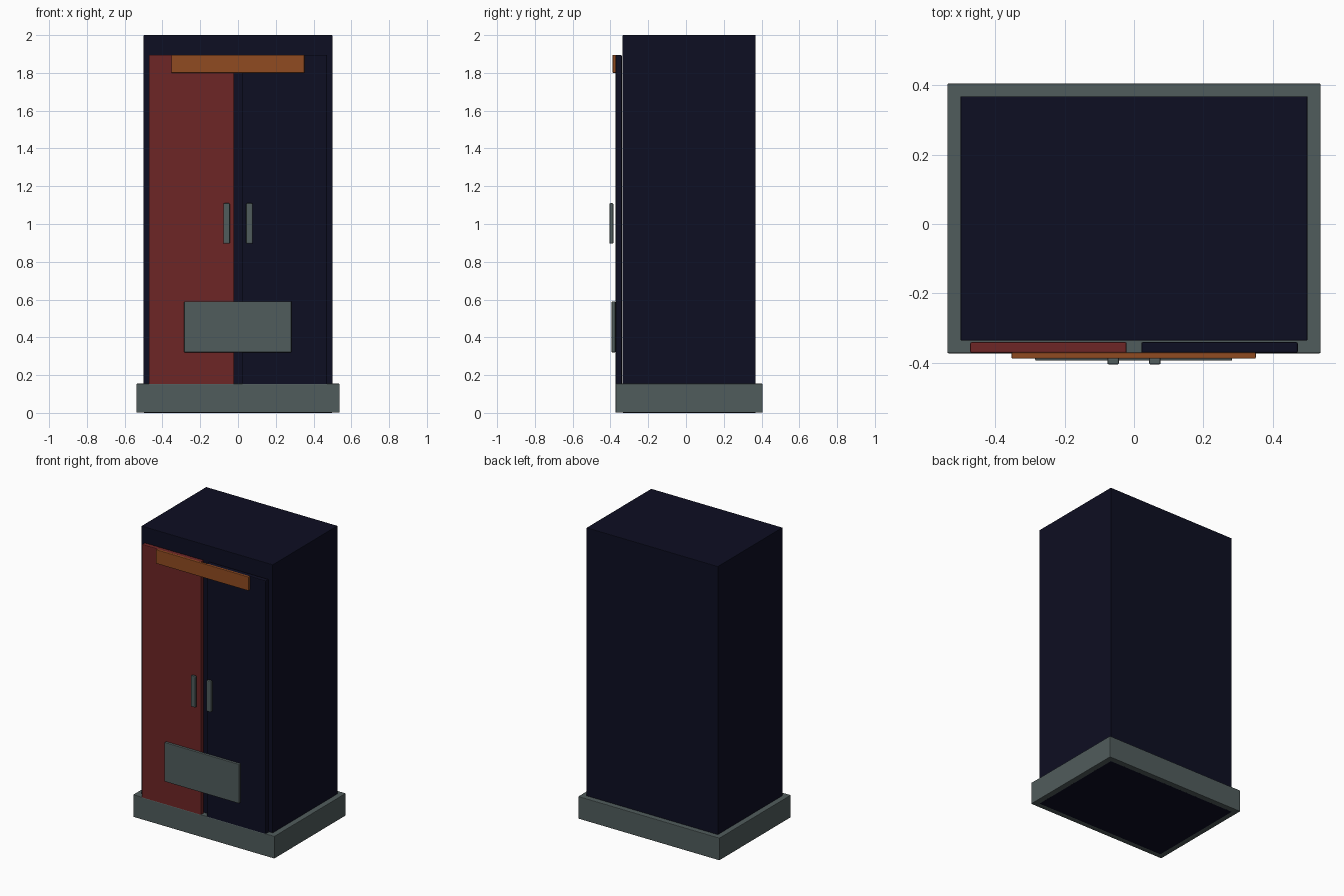
import bpy, bmesh

if "Cube" in bpy.data.objects:
    bpy.data.objects.remove(bpy.data.objects["Cube"])


def material(name, rgb):
    m = bpy.data.materials.new(name)
    m.diffuse_color = (*rgb, 1.0)
    m.use_nodes = True
    m.node_tree.nodes["Principled BSDF"].inputs["Base Color"].default_value = m.diffuse_color
    return m


navy = material("dark navy", (0.004, 0.0044, 0.016))
red = material("dark red", (0.155, 0.019, 0.019))
orange = material("burnt orange", (0.28, 0.07, 0.015))
grey = material("slate grey", (0.081, 0.107, 0.107))


def box(name, x, y, z, mat, bevel=0.004):
    """Bevelled box between the given (min, max) ranges."""
    bm = bmesh.new()
    bmesh.ops.create_cube(bm, size=1.0)
    for v in bm.verts:
        v.co = [r[0] if c < 0 else r[1] for c, r in zip(v.co, (x, y, z))]
    bmesh.ops.bevel(bm, geom=bm.edges[:], offset=bevel, segments=2,
                    profile=0.5, affect='EDGES')
    mesh = bpy.data.meshes.new(name)
    bm.to_mesh(mesh)
    bm.free()
    mesh.materials.append(mat)
    obj = bpy.data.objects.new(name, mesh)
    bpy.context.collection.objects.link(obj)
    return obj


# Cabinet body and plinth (plinth underside sits just above the body's)
box("cabinet_body", (-0.5, 0.5), (-0.336, 0.368), (0.0, 2.0), navy, 0.003)
box("plinth", (-0.538, 0.538), (-0.373, 0.405), (0.001, 0.155), grey)

# Pair of doors with a handle each
for side, sign, mat in (("left", -1, red), ("right", 1, navy)):
    box(side + "_door", sorted((sign * 0.021, sign * 0.472)),
        (-0.372, -0.34), (0.145, 1.895), mat, 0.005)
    box(side + "_handle", sorted((sign * 0.043, sign * 0.077)),
        (-0.405, -0.385), (0.896, 1.11), grey, 0.005)

# Header strip and lower panel across the doors
box("header_strip", (-0.353, 0.351), (-0.388, -0.371), (1.80, 1.896), orange, 0.003)
box("lower_panel", (-0.285, 0.283), (-0.394, -0.374), (0.32, 0.59), grey)
